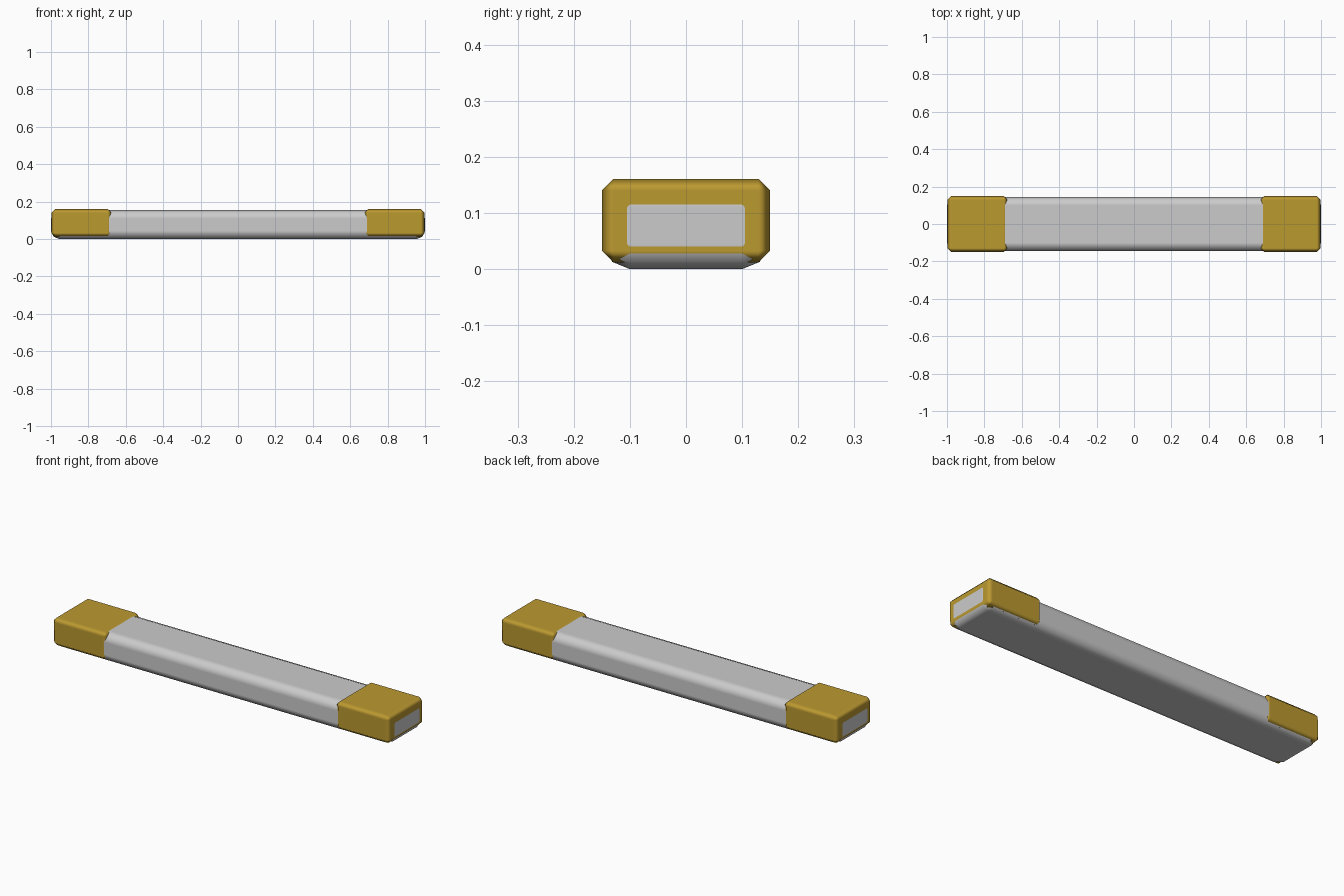
import bpy

if "Cube" in bpy.data.objects:
    bpy.data.objects.remove(bpy.data.objects["Cube"])


def bevelled_box(name, lo, hi, width, segments):
    """Box between two corners with chamfered or rounded edges."""
    centre = [(a + b) / 2 for a, b in zip(lo, hi)]
    bpy.ops.mesh.primitive_cube_add(size=1, location=centre)
    obj = bpy.context.object
    obj.name = name
    obj.scale = [b - a for a, b in zip(lo, hi)]
    bpy.ops.object.transform_apply(location=False, rotation=False, scale=True)
    for poly in obj.data.polygons:
        poly.use_smooth = True
    bevel = obj.modifiers.new("edge_bevel", 'BEVEL')
    bevel.width = width
    bevel.segments = segments
    bevel.limit_method = 'NONE'
    bevel.harden_normals = True
    return obj


# Long grey bar with rounded edges
bevelled_box("bar_body", (-1, -0.145, 0), (1, 0.145, 0.155), 0.045, 2)

# Gold end caps; the bar shows through their ends and underside
gold = bpy.data.materials.new("gold")
gold.diffuse_color = (0.50, 0.32, 0.03, 1)
gold.use_nodes = True
gold.node_tree.nodes["Principled BSDF"].inputs["Base Color"].default_value = gold.diffuse_color
for side, lo_x, hi_x in (("left", -0.998, -0.675), ("right", 0.675, 0.998)):
    cap = bevelled_box(side + "_end_cap", (lo_x, -0.15, 0.012),
                       (hi_x, 0.15, 0.161), 0.021, 1)
    cap.data.materials.append(gold)
